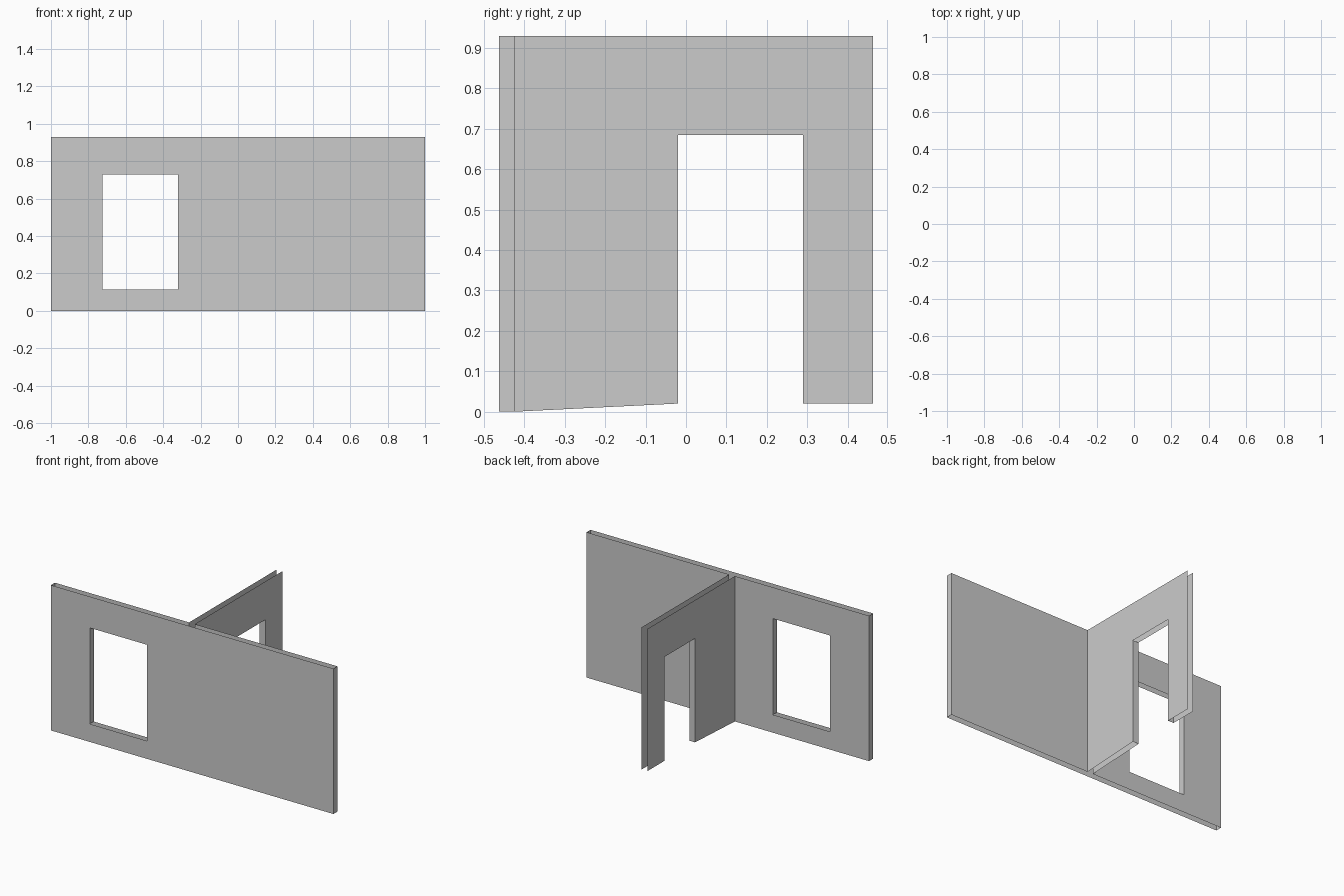
import bpy, bmesh

if "Cube" in bpy.data.objects:
    bpy.data.objects.remove(bpy.data.objects["Cube"])

TOP = 0.93
FRONT, BACK, END = -0.463, -0.423, 0.463      # wall depths
WIN = (-0.725, -0.32, 0.115, 0.73)            # window x0, x1, z0, z1
DOOR = (-0.02, 0.29, 0.685)                   # door y0, y1, head
PART_X = (-0.05, -0.01)                       # faces of the dividing wall


def make(name, quads):
    """Object from quads, each given as four 3D corners."""
    bm = bmesh.new()
    for q in quads:
        bm.faces.new([bm.verts.new(p) for p in q])
    bmesh.ops.remove_doubles(bm, verts=bm.verts, dist=1e-5)
    me = bpy.data.meshes.new(name)
    bm.to_mesh(me)
    bm.free()
    ob = bpy.data.objects.new(name, me)
    bpy.context.collection.objects.link(ob)
    return ob


def sheet_xz(y, x0, x1, z0, z1):
    q = [(x0, y, z0), (x1, y, z0), (x1, y, z1), (x0, y, z1)]
    return q if y == FRONT else q[::-1]


def window_sheet(y, x0, x1):
    """Upright sheet with the window opening left out."""
    a, b, c, d = WIN
    return [sheet_xz(y, x0, a, 0, c), sheet_xz(y, a, b, 0, c), sheet_xz(y, b, x1, 0, c),
            sheet_xz(y, x0, a, c, d), sheet_xz(y, b, x1, c, d),
            sheet_xz(y, x0, a, d, TOP), sheet_xz(y, a, b, d, TOP), sheet_xz(y, b, x1, d, TOP)]


def cap_x(x, z0, z1, right):
    q = [(x, FRONT, z0), (x, BACK, z0), (x, BACK, z1), (x, FRONT, z1)]
    return q if right else q[::-1]


# outer wall: two sheets, end caps, open top and bottom
make("outer_wall_front", window_sheet(FRONT, -1, 1))
make("outer_wall_back_left", window_sheet(BACK, -1, PART_X[0]))
make("outer_wall_back_right", [sheet_xz(BACK, PART_X[1], 1, 0, TOP)])
make("outer_wall_ends", [cap_x(-1, 0, TOP, False), cap_x(1, 0, TOP, True)])
make("window_jambs", [cap_x(WIN[0], WIN[2], WIN[3], True), cap_x(WIN[1], WIN[2], WIN[3], False)])

# dividing wall: two sheets around a doorway, foot rising slightly to the door
y0, y1, head = DOOR
foot = 0.02
for side, x in zip(("left", "right"), PART_X):
    quads = [[(x, BACK, 0), (x, y0, foot), (x, y0, head), (x, BACK, head)],
             [(x, y1, foot), (x, END, foot), (x, END, head), (x, y1, head)]]
    for a, b in ((BACK, y0), (y0, y1), (y1, END)):
        quads.append([(x, a, head), (x, b, head), (x, b, TOP), (x, a, TOP)])
    if side == "left":
        quads = [q[::-1] for q in quads]
    make("dividing_wall_" + side, quads)

# door jambs
a, b = PART_X
make("door_jambs", [[(b, y0, foot), (a, y0, foot), (a, y0, head), (b, y0, head)],
                    [(a, y1, foot), (b, y1, foot), (b, y1, head), (a, y1, head)]])
